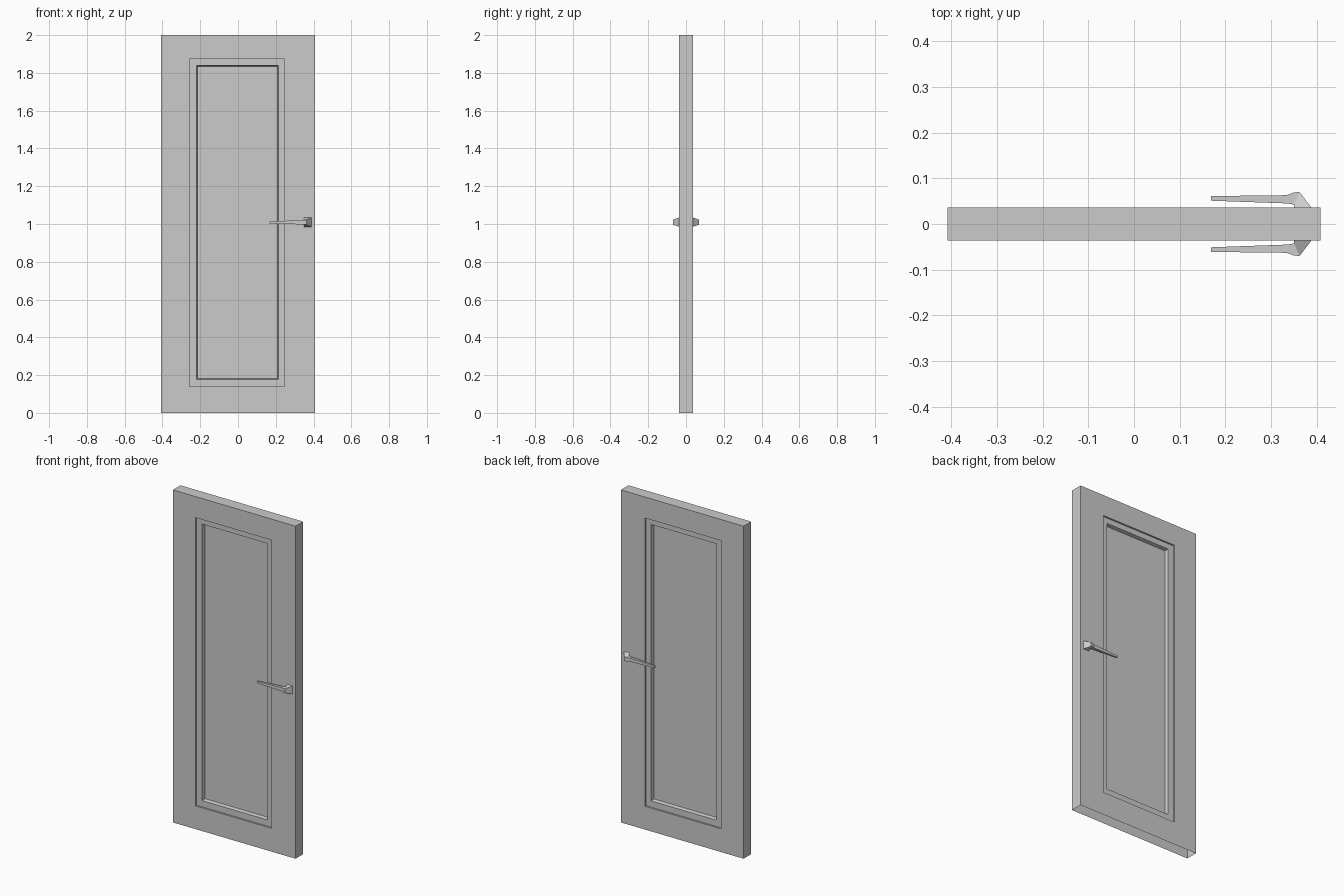
import bpy
import bmesh

if "Cube" in bpy.data.objects:
    bpy.data.objects.remove(bpy.data.objects["Cube"], do_unlink=True)

grey = bpy.data.materials.new("plain grey")
grey.use_nodes = True
grey.diffuse_color = (0.6, 0.6, 0.6, 1)
grey.node_tree.nodes["Principled BSDF"].inputs["Base Color"].default_value = (0.6, 0.6, 0.6, 1)


def loft(name, sections, open_bottom=False):
    """Join matching four-point sections with quads and cap both ends."""
    bm = bmesh.new()
    rings = [[bm.verts.new(p) for p in s] for s in sections]
    for a, b in zip(rings, rings[1:]):
        for i in range(4):
            j = (i + 1) % 4
            bm.faces.new((a[i], a[j], b[j], b[i]))
    bm.faces.new(rings[0])
    bm.faces.new(rings[-1])
    bmesh.ops.recalc_face_normals(bm, faces=bm.faces)
    if open_bottom:
        under = [f for f in bm.faces if all(abs(v.co.z) < 1e-5 for v in f.verts)]
        bmesh.ops.delete(bm, geom=under, context="FACES_ONLY")
    mesh = bpy.data.meshes.new(name)
    bm.to_mesh(mesh)
    bm.free()
    mesh.materials.append(grey)
    obj = bpy.data.objects.new(name, mesh)
    bpy.context.collection.objects.link(obj)


def frame(x0, x1, z0, z1, y):
    return [(x0, y, z0), (x1, y, z0), (x1, y, z1), (x0, y, z1)]


# Door leaf: stepped rings from the front panel out to the rim, then mirrored to the back
HALF = 0.036
steps = [
    (-0.215, 0.209, 0.183, 1.835, HALF - 0.03),
    (-0.22, 0.214, 0.178, 1.84, HALF - 0.01),
    (-0.257, 0.247, 0.14, 1.873, HALF - 0.01),
    (-0.257, 0.247, 0.14, 1.873, HALF),
    (-0.408, 0.408, 0, 2, HALF),
]
front = [frame(*s[:4], -s[4]) for s in steps]
back = [frame(*s) for s in reversed(steps)]
loft("door_leaf", front + back, open_bottom=True)

# Lever handles: inner x, inner y, outer x, outer y, low z, high z
lever = [
    (0.350, 0.036, 0.388, 0.036, 0.985, 1.035),
    (0.350, 0.042, 0.362, 0.070, 0.996, 1.022),
    (0.346, 0.043, 0.350, 0.069, 0.997, 1.021),
    (0.335, 0.045, 0.333, 0.063, 0.998, 1.020),
    (0.168, 0.051, 0.168, 0.061, 1.002, 1.014),
]
for name, side in (("front_handle", -1), ("back_handle", 1)):
    loft(name, [[(xi, side * yi, lo), (xo, side * yo, lo), (xo, side * yo, hi), (xi, side * yi, hi)]
                for xi, yi, xo, yo, lo, hi in lever])
